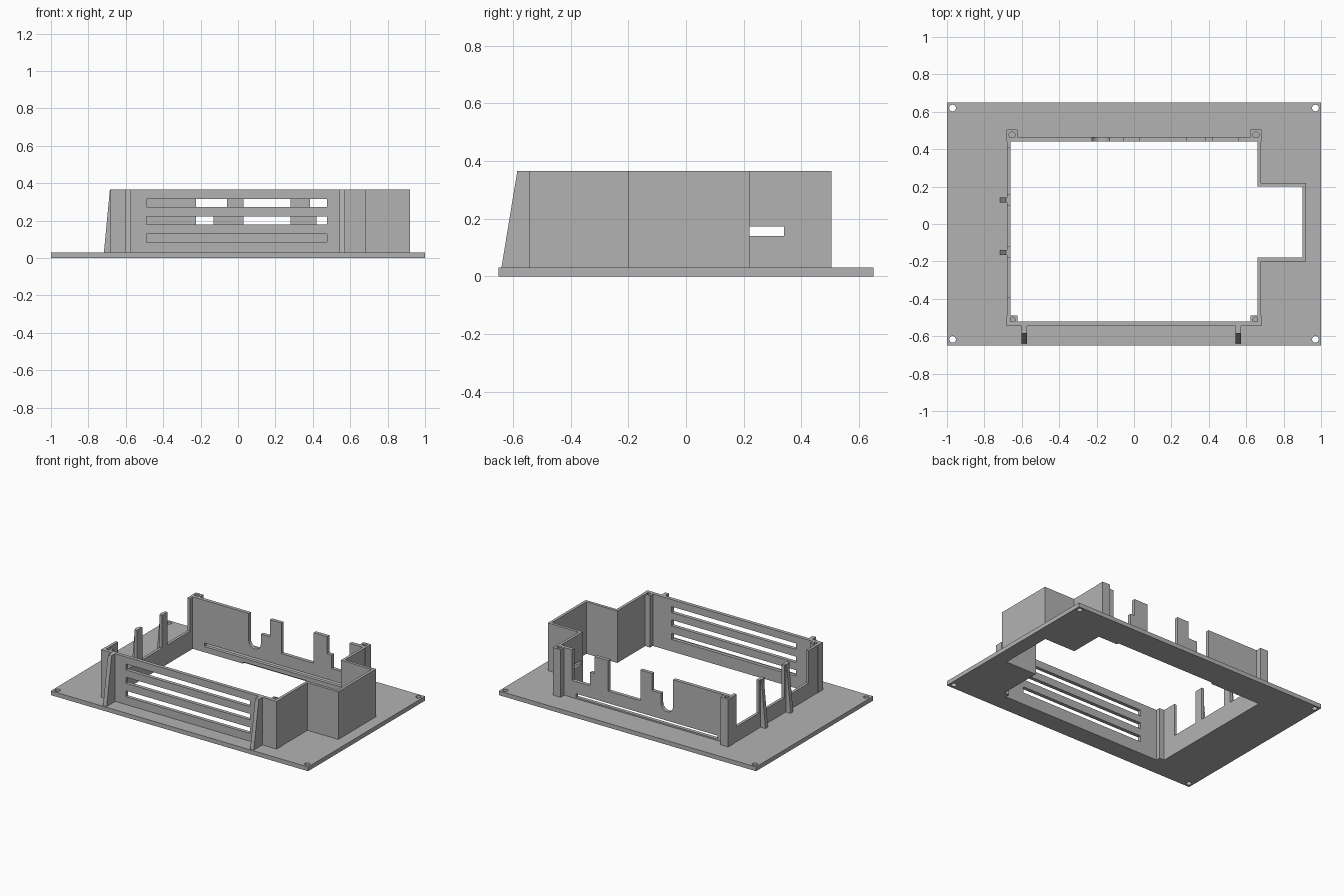
import bpy, math
from mathutils import Vector

old = bpy.data.objects.get("Cube")
if old:
    bpy.data.objects.remove(old, do_unlink=True)

grey = bpy.data.materials.new("plain grey")
grey.use_nodes = True
grey.diffuse_color = (0.45, 0.45, 0.45, 1)
grey.node_tree.nodes["Principled BSDF"].inputs["Base Color"].default_value = (0.45, 0.45, 0.45, 1)

BASE, TOP = 0.03, 0.365


def prism(name, outline, axis, start, end):
    """Extrude a 2D outline along x (outline y,z), y (outline x,z) or z (outline x,y)."""
    def place(p, d):
        return {"x": (d, p[0], p[1]), "y": (p[0], d, p[1]), "z": (p[0], p[1], d)}[axis]
    n = len(outline)
    verts = [place(p, d) for d in (start, end) for p in outline]
    faces = [list(range(n)), list(range(n, 2 * n))]
    faces += [(i, (i + 1) % n, n + (i + 1) % n, n + i) for i in range(n)]
    mesh = bpy.data.meshes.new(name)
    mesh.from_pydata(verts, [], faces)
    # consistent outward winding
    import bmesh
    bm = bmesh.new()
    bm.from_mesh(mesh)
    bmesh.ops.recalc_face_normals(bm, faces=bm.faces)
    bm.to_mesh(mesh)
    bm.free()
    mesh.materials.append(grey)
    obj = bpy.data.objects.new(name, mesh)
    bpy.context.scene.collection.objects.link(obj)
    return obj


def rect(a0, b0, a1, b1):
    return [(a0, b0), (a1, b0), (a1, b1), (a0, b1)]


def circle(cx, cy, r, n=24):
    return [(cx + r * math.cos(math.tau * i / n), cy + r * math.sin(math.tau * i / n)) for i in range(n)]


def cut(obj, *cutters):
    """Subtract the cutters, bake the result, then discard them."""
    for c in cutters:
        c.hide_render = True
        mod = obj.modifiers.new("cut", "BOOLEAN")
        mod.operation = "DIFFERENCE"
        mod.solver = "EXACT"
        mod.object = c
    graph = bpy.context.evaluated_depsgraph_get()
    mesh = bpy.data.meshes.new_from_object(obj.evaluated_get(graph))
    obj.modifiers.clear()
    obj.data = mesh
    for c in cutters:
        bpy.data.objects.remove(c, do_unlink=True)


# Flange plate with the stepped opening, screw holes and a shallow rear relief
plate = prism("base_plate", rect(-1, -0.65, 1, 0.65), "z", 0, BASE)
opening = [(-0.66, -0.52), (0.66, -0.52), (0.66, -0.18), (0.9, -0.18),
           (0.9, 0.2), (0.66, 0.2), (0.66, 0.44), (-0.66, 0.44)]
cut(plate, prism("opening_cutter", opening, "z", -0.1, 0.1),
    prism("relief_cutter", rect(-0.27, 0.4, 0.51, 0.455), "z", -0.1, 0.012),
    *[prism("screw_cutter", circle(x, y, 0.018), "z", -0.1, 0.1)
      for x in (-0.97, 0.97) for y in (-0.617, 0.62)])

# Front wall with three vent slots
front = prism("front_wall", rect(-0.68, BASE, 0.68, TOP), "y", -0.545, -0.52)
cut(front, *[prism("vent_cutter", rect(-0.49, z, 0.475, z + 0.042), "y", -0.7, -0.4)
             for z in (0.085, 0.18, 0.273)])

# Right wall wrapping around the side bay, with one small slot
bay = [(0.66, -0.52), (0.66, -0.18), (0.9, -0.18), (0.9, 0.2), (0.66, 0.2), (0.66, 0.46),
       (0.68, 0.46), (0.68, 0.22), (0.92, 0.22), (0.92, -0.2), (0.68, -0.2), (0.68, -0.52)]
right = prism("right_wall", bay, "z", BASE, TOP)
cut(right, prism("side_slot_cutter", rect(0.221, 0.14, 0.34, 0.172), "x", 0.6, 0.75))

# Left wall: low sill with two narrow uprights
SILL = 0.135
profile = [(-0.52, BASE), (-0.52, TOP), (-0.39, TOP)]
for y in (-0.15, 0.13):
    profile += [(y - 0.24 if y < 0 else y - 0.23, SILL)] if y < 0 else []
    profile += [(y - 0.03, SILL), (y - 0.03, TOP), (y + 0.03, TOP), (y + 0.03, SILL)]
profile += [(0.41, SILL), (0.41, TOP), (0.44, TOP), (0.44, BASE)]
prism("left_wall", profile, "x", -0.68, -0.66)

# Rear wall: connector cutouts with a round-bottomed notch and stepped tabs
notch = [(-0.178 - 0.047 * math.cos(math.pi * i / 12), 0.175 - 0.047 * math.sin(math.pi * i / 12))
         for i in range(13)]
LOW, STEP = 0.15, 0.245
profile = [(-0.66, BASE), (-0.66, TOP), (-0.225, TOP)] + notch
profile += [(-0.131, STEP), (-0.06, STEP), (-0.06, TOP), (0.03, TOP), (0.03, LOW),
            (0.28, LOW), (0.28, TOP), (0.385, TOP), (0.385, STEP), (0.42, STEP),
            (0.42, LOW), (0.56, LOW), (0.56, TOP), (0.66, TOP), (0.66, BASE)]
rear = prism("rear_wall", profile, "y", 0.44, 0.465)
cut(rear, prism("long_slot_cutter", rect(-0.57, 0.04, 0.53, 0.065), "y", 0.3, 0.6))

# Corner screw posts with blind holes
for side, s in (("right", -1), ("left", 1)):
    for end, y0, y1, hy, z0 in (("front", -0.545, -0.49, -0.515, 0), ("rear", 0.44, 0.505, 0.475, BASE)):
        post = prism(f"{end}_{side}_post", rect(s * 0.622, y0, s * 0.682, y1), "z", z0, TOP)
        cut(post, prism("post_hole_cutter", circle(s * 0.652, hy, 0.017), "z", TOP - 0.1, TOP + 0.1))

# Tapered buttresses on the front and left walls
for i, x in enumerate((-0.587, 0.557)):
    prism(f"front_buttress_{i + 1}",
          [(-0.54, BASE), (-0.64, BASE), (-0.585, TOP), (-0.54, TOP)], "x", x - 0.014, x + 0.014)
for i, y in enumerate((-0.152, 0.128)):
    prism(f"left_buttress_{i + 1}",
          [(-0.67, BASE), (-0.717, BASE), (-0.685, TOP), (-0.67, TOP)], "y", y - 0.014, y + 0.014)
